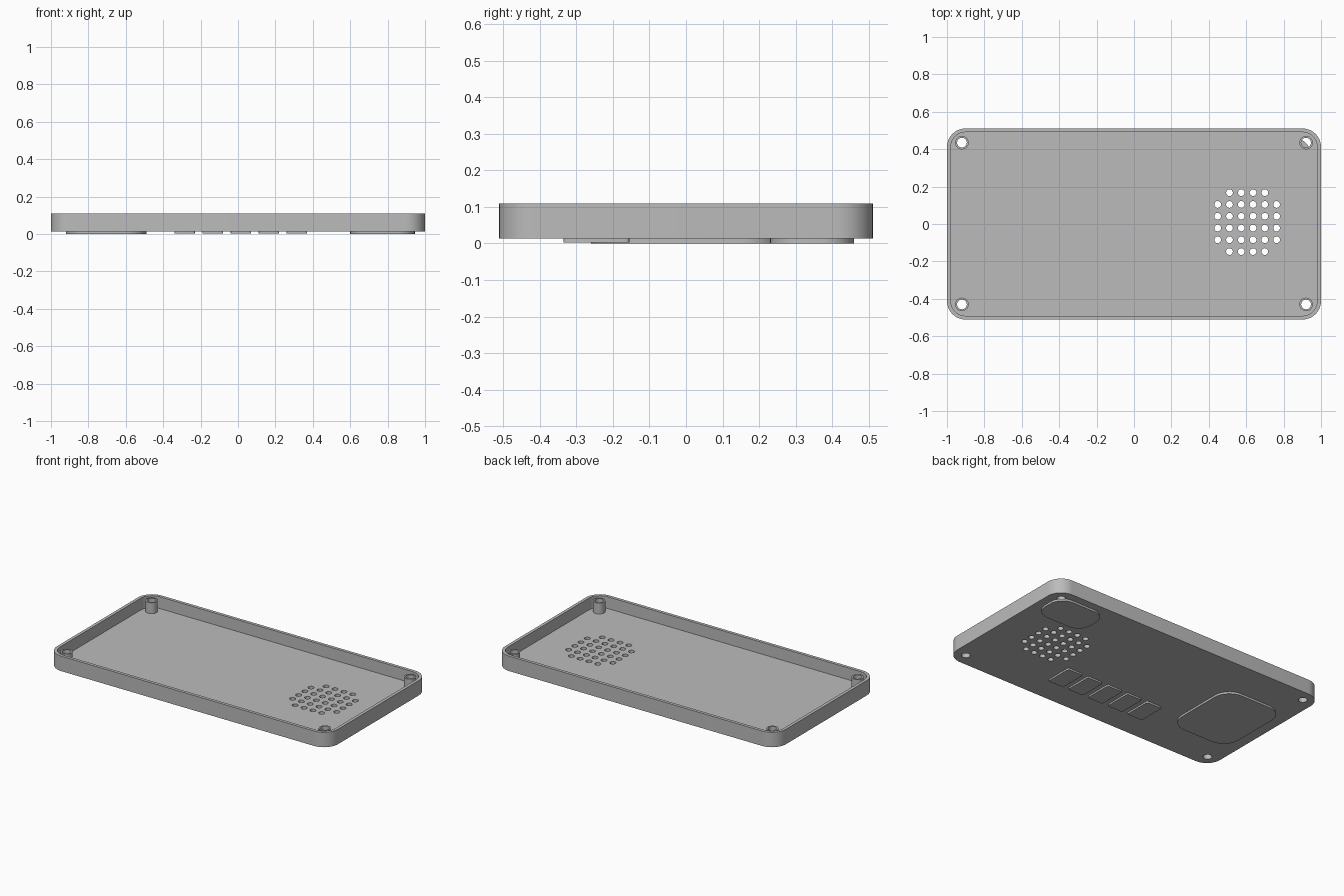
import bpy
import bmesh
from math import cos, sin, pi, radians

cube = bpy.data.objects.get("Cube")
if cube:
    bpy.data.objects.remove(cube, do_unlink=True)

grey = bpy.data.materials.new("plain grey")
grey.use_nodes = True
colour = (0.5, 0.5, 0.5, 1)
grey.diffuse_color = colour
grey.node_tree.nodes["Principled BSDF"].inputs["Base Color"].default_value = colour

BASE, FLOOR, RIM = 0.013, 0.033, 0.109
POST_TOP = 0.103


def rounded_outline(x0, x1, y0, y1, r, steps=10):
    """Counter-clockwise rounded rectangle."""
    centres = [(x1 - r, y1 - r), (x0 + r, y1 - r), (x0 + r, y0 + r), (x1 - r, y0 + r)]
    return [(cx + r * cos((q + i / steps) * pi / 2), cy + r * sin((q + i / steps) * pi / 2))
            for q, (cx, cy) in enumerate(centres) for i in range(steps + 1)]


def circle(cx, cy, r, sides=32):
    return [(cx + r * cos(2 * pi * i / sides), cy + r * sin(2 * pi * i / sides))
            for i in range(sides)]


def prism(name, outlines, z0, z1):
    """Extrude one or more outlines from z0 to z1 as a single object."""
    bm = bmesh.new()
    for outline in outlines:
        low = [bm.verts.new((x, y, z0)) for x, y in outline]
        high = [bm.verts.new((x, y, z1)) for x, y in outline]
        bm.faces.new(low[::-1])
        bm.faces.new(high)
        for i in range(len(low)):
            j = (i + 1) % len(low)
            bm.faces.new((low[i], low[j], high[j], high[i]))
    mesh = bpy.data.meshes.new(name)
    bm.to_mesh(mesh)
    bm.free()
    mesh.materials.append(grey)
    obj = bpy.data.objects.new(name, mesh)
    bpy.context.collection.objects.link(obj)
    return obj


def select_only(obj):
    bpy.ops.object.select_all(action='DESELECT')
    obj.select_set(True)
    bpy.context.view_layer.objects.active = obj


def cut(obj, cutter):
    mod = obj.modifiers.new("cut", 'BOOLEAN')
    mod.operation = 'DIFFERENCE'
    mod.solver = 'EXACT'
    mod.object = cutter
    select_only(obj)
    bpy.ops.object.modifier_apply(modifier=mod.name)


# Screw and speaker hole positions
screws = [(x, y) for x in (-0.92, 0.92) for y in (-0.43, 0.435)]
speaker = [(0.605 + (i - 2.5) * 0.063, 0.01 + (j - 2.5) * 0.063)
           for i in range(6) for j in range(6)
           if not (i in (0, 5) and j in (0, 5))]

# Open tray with hollow inside
tray = prism("tray", [rounded_outline(-1, 1, -0.511, 0.511, 0.1)], BASE, RIM)
cavity = prism("cavity_cutter", [rounded_outline(-0.98, 0.98, -0.491, 0.491, 0.08)], FLOOR, 0.2)
screw_cutter = prism("screw_cutter", [circle(x, y, 0.026) for x, y in screws], -0.1, 0.2)
grille_cutter = prism("grille_cutter", [circle(x, y, 0.018, 20) for x, y in speaker], -0.1, 0.2)

# Screw posts in the corners
posts = prism("screw_posts", [circle(x, y, 0.036) for x, y in screws], FLOOR - 0.005, POST_TOP)

for cutter in (cavity, screw_cutter, grille_cutter):
    cut(tray, cutter)
cut(posts, screw_cutter)
for cutter in (cavity, screw_cutter, grille_cutter):
    bpy.data.objects.remove(cutter, do_unlink=True)

# Raised pads on the underside
large_pad = prism("large_foot_pad", [rounded_outline(-0.92, -0.49, -0.26, 0.26, 0.11)], 0, BASE)
small_pad = prism("small_foot_pad", [rounded_outline(0.6, 0.945, 0.23, 0.46, 0.09)], 0, BASE)

# Row of plain raised tiles on the underside
tiles = []
for i in range(5):
    x = 0.015 + (i - 2) * 0.15
    tiles.append(rounded_outline(x - 0.055, x + 0.055, -0.335, -0.155, 0.01, 3))
raised_tiles = prism("raised_tiles", tiles, 0.002, BASE)

for obj in (tray, posts, large_pad, small_pad, raised_tiles):
    select_only(obj)
    bpy.ops.object.shade_smooth_by_angle(angle=radians(30))
